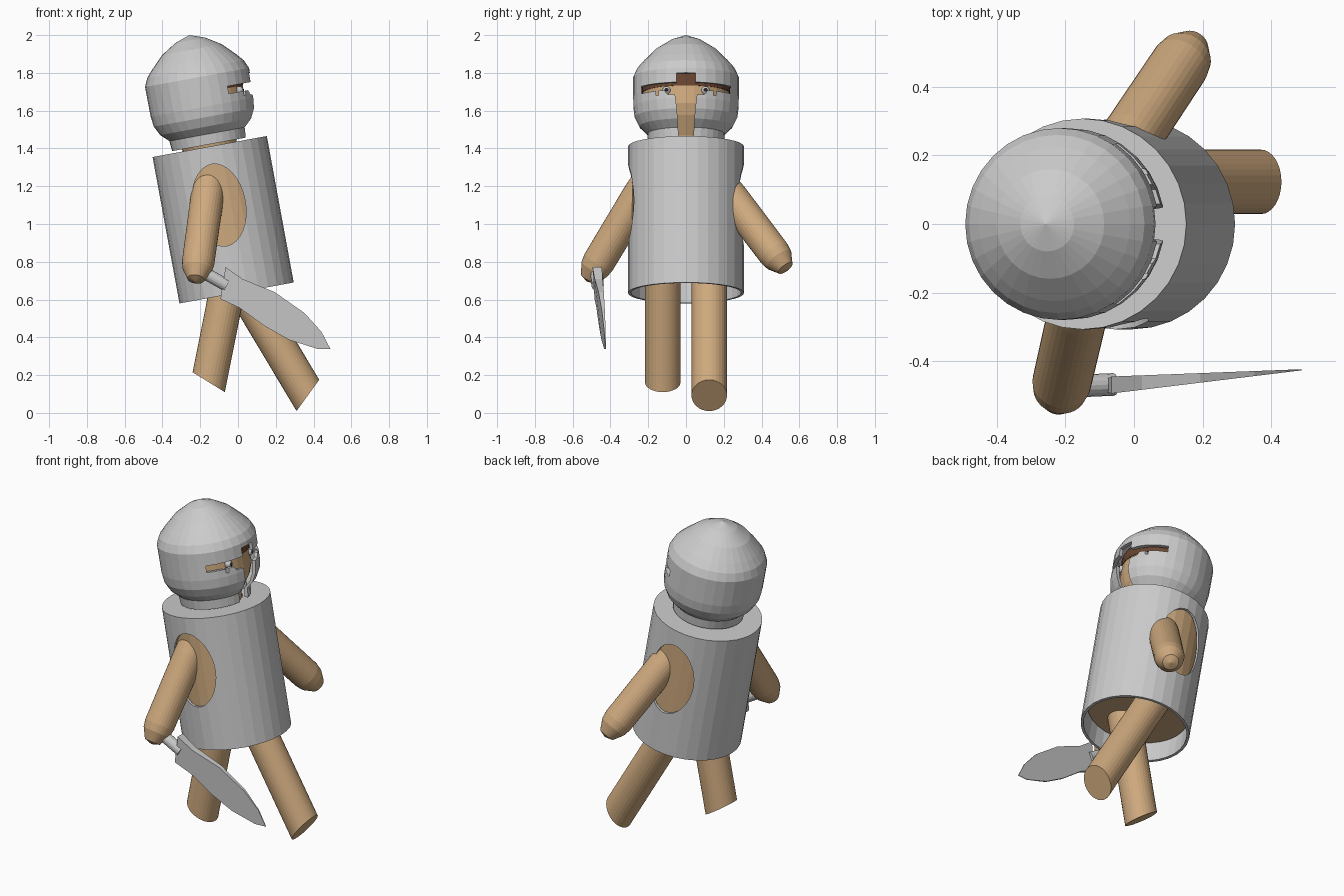
import bpy, bmesh
from math import sin, cos, pi, radians
from mathutils import Matrix, Vector

if "Cube" in bpy.data.objects:
    bpy.data.objects.remove(bpy.data.objects["Cube"])

SEG = 32
# Body frame: torso and head lean back by about ten degrees
BODY = Matrix.Translation((-0.0075, 0, 0.635)) @ Matrix.Rotation(radians(-10.4), 4, 'Y')


def material(name, color):
    m = bpy.data.materials.new(name)
    m.diffuse_color = (*color, 1)
    m.use_nodes = True
    m.node_tree.nodes["Principled BSDF"].inputs["Base Color"].default_value = m.diffuse_color
    return m


SKIN = material("skin", (0.62, 0.40, 0.21))
HAIR = material("hair", (0.14, 0.06, 0.03))
WHITE = material("eye_white", (0.85, 0.85, 0.85))
BLACK = material("pupil", (0.02, 0.02, 0.02))


def finish(name, bm, mat=None):
    bmesh.ops.remove_doubles(bm, verts=bm.verts, dist=1e-5)
    bmesh.ops.recalc_face_normals(bm, faces=bm.faces)
    me = bpy.data.meshes.new(name)
    bm.to_mesh(me)
    bm.free()
    ob = bpy.data.objects.new(name, me)
    bpy.context.collection.objects.link(ob)
    if mat:
        me.materials.append(mat)
    return ob


def lathe_bm(profile, frame, seg=SEG):
    """Revolve a closed (radius, height) loop around the frame's z axis."""
    bm = bmesh.new()
    rings = []
    for r, h in profile:
        if r == 0:
            rings.append([bm.verts.new(frame @ Vector((0, 0, h)))] * seg)
        else:
            rings.append([bm.verts.new(frame @ Vector((r * cos(2 * pi * i / seg), r * sin(2 * pi * i / seg), h)))
                          for i in range(seg)])
    for k in range(len(rings)):
        a, b = rings[k], rings[(k + 1) % len(rings)]
        if a[0] == a[1] and b[0] == b[1]:
            continue
        for i in range(seg):
            j = (i + 1) % seg
            bm.faces.new(list(dict.fromkeys((a[i], a[j], b[j], b[i]))))
    return bm


def lathe(name, profile, frame, mat=None, seg=SEG):
    return finish(name, lathe_bm(profile, frame, seg), mat)


def along(p, q):
    """Frame at p with z pointing to q, and the distance."""
    d = Vector(q) - Vector(p)
    return Matrix.Translation(p) @ d.to_track_quat('Z', 'Y').to_matrix().to_4x4(), d.length


def loft(name, side_a, side_b, mat=None):
    """Closed solid between two matching outlines."""
    bm = bmesh.new()
    a = [bm.verts.new(p) for p in side_a]
    b = [bm.verts.new(p) for p in side_b]
    bm.faces.new(a)
    bm.faces.new(b[::-1])
    for i in range(len(a)):
        j = (i + 1) % len(a)
        bm.faces.new((a[i], b[i], b[j], a[j]))
    return finish(name, bm, mat)


def cut(ob, cutter):
    cutter.hide_render = True
    m = ob.modifiers.new("cut", 'BOOLEAN')
    m.operation, m.solver, m.object = 'DIFFERENCE', 'EXACT', cutter
    bpy.context.view_layer.objects.active = ob
    bpy.ops.object.modifier_apply(modifier=m.name)
    bpy.data.objects.remove(cutter)


# Torso armour: thin shell, open below, with oval arm holes
armour = lathe("torso_armour", [(.3075, 0), (.3075, .788), (.15, .788), (.15, .77), (.292, .77), (.292, 0)], BODY)
oval = [(-.007 + .14 * cos(2 * pi * i / SEG), .474 + .22 * sin(2 * pi * i / SEG)) for i in range(SEG)]
cut(armour, loft("arm_hole_cutter", [BODY @ Vector((x, -.5, h)) for x, h in oval],
                 [BODY @ Vector((x, .5, h)) for x, h in oval]))
lathe("body", [(0, .12), (.286, .12), (.286, .76), (0, .76)], BODY, SKIN)

# Helmet: domed shell with a T-shaped visor opening
outer = [(.2, .80), (.205, .855), (.247, .895), (.272, .945), (.279, 1.0), (.28, 1.16), (.26, 1.205),
         (.225, 1.245), (.16, 1.31), (.08, 1.36), (0, 1.388)]
inner = [(max(r - .022, 0), h - (.02 if h > 1.2 else 0)) for r, h in outer]
helmet = lathe("helmet", outer + inner[::-1], BODY)
half = [(.05, 1.134), (.05, 1.085), (.235, 1.085), (.235, 1.045), (.16, 1.045), (.16, 1.02), (.145, 1.02),
        (.145, 1.045), (.115, 1.045), (.1, 1.022), (.058, 1.018), (.048, .94), (.035, .75)]
visor = half + [(-y, h) for y, h in reversed(half)]
cut(helmet, loft("visor_cutter", [BODY @ Vector((.08, y, h)) for y, h in visor],
                 [BODY @ Vector((.5, y, h)) for y, h in visor]))

# Head, hair and eyes inside the helmet
lathe("head", [(0, .75), (.14, .75), (.15, .82), (.21, .92), (.23, .98), (.23, 1.075), (0, 1.075)], BODY, SKIN)
lathe("hair", [(0, 1.075), (.233, 1.075), (.235, 1.14), (.2, 1.21), (.1, 1.29), (0, 1.32)], BODY, HAIR)
for side, label in ((-1, "right"), (1, "left")):
    for part, r, x, mat in (("eye", .022, .207, WHITE), ("pupil", .011, .222, BLACK)):
        bm = bmesh.new()
        bmesh.ops.create_uvsphere(bm, u_segments=16, v_segments=10, radius=r,
                                  matrix=BODY @ Matrix.Translation((x, side * .103, 1.052)))
        finish(f"{label}_{part}", bm, mat)

# Arms: tapered capsules ending in blunt hands
for name, p, q in (("right_arm", (-.155, -.22, 1.20), (-.225, -.525, .695)),
                   ("left_arm", (-.03, .22, 1.17), (.18, .535, .755))):
    f, n = along(p, q)
    lathe(name, [(0, -.09), (.055, -.07), (.085, -.02), (.088, .05), (.086, n - .12), (.078, n - .075),
                 (.045, n - .015), (0, n)], f, SKIN)

# Legs: cylinders with slanted ends
for name, y, top, foot, normal in (("right_leg", -.123, (-.02, .84), (-.155, .1625), (.525, .85)),
                                   ("left_leg", .123, (-.065, .82), (.37, .0925), (-.809, .588))):
    f, n = along((top[0], y, top[1]), (foot[0], y, foot[1]))
    bm = lathe_bm([(0, 0), (.094, 0), (.094, n + .15), (0, n + .15)], f)
    res = bmesh.ops.bisect_plane(bm, geom=bm.verts[:] + bm.edges[:] + bm.faces[:], plane_co=(foot[0], y, foot[1]),
                                 plane_no=(normal[0], 0, normal[1]), clear_inner=True)
    bmesh.ops.holes_fill(bm, edges=[e for e in bm.edges if e.is_boundary], sides=0)
    finish(name, bm, SKIN)

# Dagger: curved wedge blade, thick along the spine, and a round grip
spine = [(-.066, .772), (.024, .709), (.193, .64), (.352, .529), (.442, .429), (.489, .339)]
edge = [(.42, .339), (.272, .386), (.14, .46), (.008, .556), (-.093, .603)]
outline = [(x, z, .025) for x, z in spine] + [(x, z, .012) for x, z in edge]


def blade_side(s):
    return [(x, -.47 + .08 * (x + .07) + s * t * (1.03 - (x + .09) / .6), z) for x, z, t in outline]


loft("dagger_blade", blade_side(-1), blade_side(1))
f, n = along((-.22, -.475, .765), (-.06, -.468, .675))
lathe("dagger_grip", [(0, 0), (.033, 0), (.033, n), (0, n)], f, seg=16)
